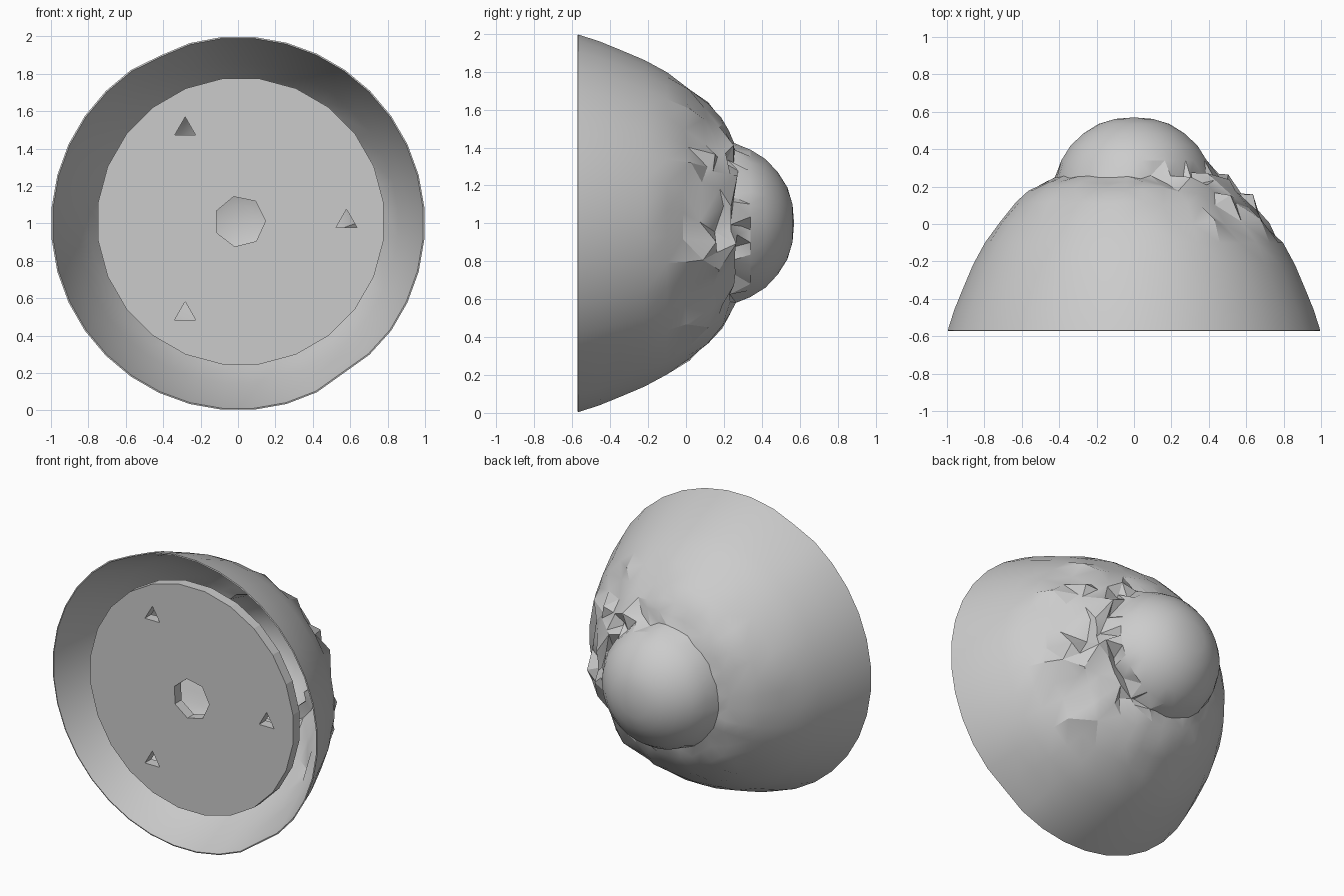
import bpy, bmesh, math, random
from mathutils import Vector

cube = bpy.data.objects.get("Cube")
if cube:
    bpy.data.objects.remove(cube, do_unlink=True)
random.seed(4)

grey = bpy.data.materials.new("plain_grey")
grey.use_nodes = True
grey.diffuse_color = (0.6, 0.6, 0.6, 1)
grey.node_tree.nodes["Principled BSDF"].inputs["Base Color"].default_value = grey.diffuse_color


def finish(name, bm):
    bmesh.ops.recalc_face_normals(bm, faces=bm.faces)
    mesh = bpy.data.meshes.new(name)
    bm.to_mesh(mesh)
    bm.free()
    mesh.materials.append(grey)
    obj = bpy.data.objects.new(name, mesh)
    bpy.context.collection.objects.link(obj)
    return obj


def activate(obj):
    bpy.ops.object.select_all(action="DESELECT")
    obj.select_set(True)
    bpy.context.view_layer.objects.active = obj


def add_prism(bm, x, z, radius, sides, y0, y1, start=0.0):
    """Regular prism along y."""
    rings = []
    for y in (y0, y1):
        angles = [start + math.tau * i / sides for i in range(sides)]
        rings.append([bm.verts.new((x + radius * math.cos(a), y, z + radius * math.sin(a)))
                      for a in angles])
        bm.faces.new(rings[-1])
    for i in range(sides):
        j = (i + 1) % sides
        bm.faces.new((rings[0][i], rings[0][j], rings[1][j], rings[1][i]))


# Bell-shaped shell with a rounded nose: (radius, y) from rim to tip
PROFILE = [(1, -0.57), (0.965, -0.46), (0.92, -0.35), (0.865, -0.22), (0.8, -0.1),
           (0.72, 0.01), (0.64, 0.11), (0.56, 0.185), (0.48, 0.225), (0.42, 0.25),
           (0.39, 0.34), (0.34, 0.42), (0.27, 0.485), (0.19, 0.535), (0.1, 0.562)]
SIDES = 36
# Flattened rim chords: (direction, distance from the axis)
FLATS = [(math.radians(-54.5), 0.98), (math.radians(113), 0.988)]

bm = bmesh.new()
rings = []
for k, (radius, y) in enumerate(PROFILE):
    ring = []
    for i in range(SIDES):
        a = math.tau * (i + 0.5) / SIDES
        r = radius
        for direction, dist in FLATS:
            c = math.cos(a - direction)
            if c > 0.9 and k < 3:
                r = min(r, radius * dist / c)
        p = Vector((r * math.cos(a), y, 1 + r * math.sin(a)))
        # Crumpled neck, strongest on the left side
        if 5 <= k <= 9:
            side = max(0.0, math.cos(a))
            amount = 0.008 + 0.045 * side * (1 if k >= 6 else 0.5)
            p += Vector([random.uniform(-amount, amount) for _ in range(3)])
        ring.append(bm.verts.new(p))
    rings.append(ring)
for low, high in zip(rings, rings[1:]):
    for i in range(SIDES):
        j = (i + 1) % SIDES
        bm.faces.new((low[i], low[j], high[j], high[i]))
tip = bm.verts.new((0, 0.57, 1))
for i in range(SIDES):
    bm.faces.new((rings[-1][i], rings[-1][(i + 1) % SIDES], tip))
neck = [f for f in bm.faces if 0.0 < f.calc_center_median().y < 0.3]
bmesh.ops.triangulate(bm, faces=neck)
shell = finish("shell", bm)
wall = shell.modifiers.new("thin_wall", "SOLIDIFY")
wall.thickness = 0.008
wall.offset = -1
activate(shell)
bpy.ops.object.modifier_apply(modifier=wall.name)
bpy.ops.object.shade_smooth_by_angle(angle=math.radians(25))

# Floating front plate
CX, CZ, FRONT, BACK = 0.015, 1.01, -0.52, -0.45
bm = bmesh.new()
add_prism(bm, CX, CZ, 0.77, 24, FRONT, BACK, math.pi / 24)
plate = finish("front_plate", bm)

# Centre hole and three small triangular holes
bm = bmesh.new()
add_prism(bm, CX - 0.005, CZ, 0.137, 7, FRONT - 0.1, BACK + 0.1, 0.02)
for i in range(3):
    a = math.tau * i / 3
    add_prism(bm, CX + 0.575 * math.cos(a) - 0.01, CZ + 0.5 * math.sin(a) * 1.14, 0.065, 3,
              FRONT - 0.1, BACK + 0.1, math.pi / 2)
cutter = finish("hole_cutter", bm)
cutter.hide_render = True
cut = plate.modifiers.new("holes", "BOOLEAN")
cut.operation = "DIFFERENCE"
cut.solver = "EXACT"
cut.object = cutter
activate(plate)
bpy.ops.object.modifier_apply(modifier=cut.name)
bpy.data.objects.remove(cutter, do_unlink=True)
